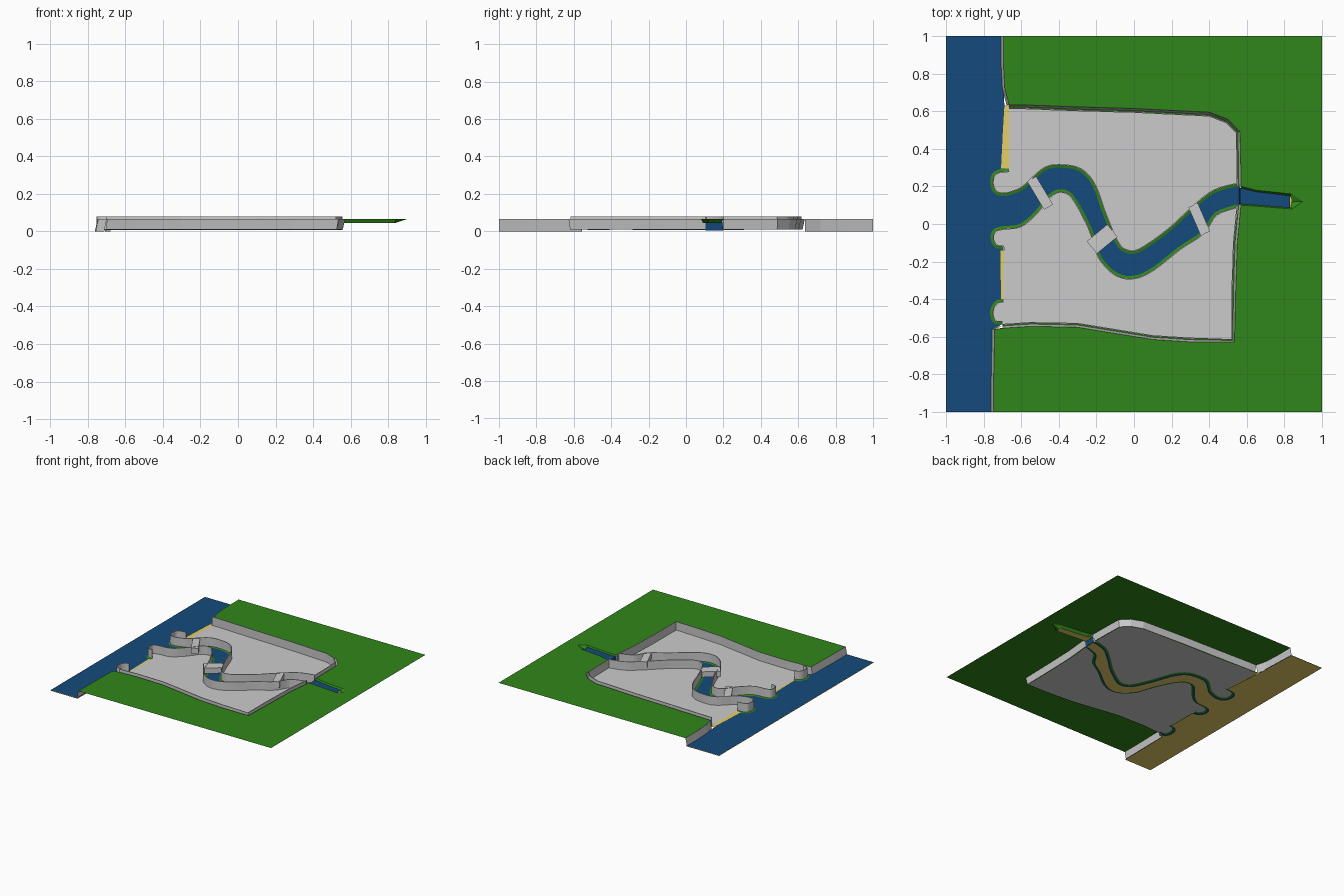
import bpy, bmesh
from mathutils import Vector

if "Cube" in bpy.data.objects:
    bpy.data.objects.remove(bpy.data.objects["Cube"])


def material(name, rgb):
    m = bpy.data.materials.new(name)
    m.diffuse_color = (*rgb, 1)
    m.use_nodes = True
    m.node_tree.nodes["Principled BSDF"].inputs["Base Color"].default_value = m.diffuse_color
    return m


GRASS = material("grass", (0.03, 0.24, 0.01))
WATER = material("water", (0.007, 0.068, 0.2))
SAND = material("sand", (0.8, 0.62, 0.13))

Z_WATER, Z_CITY, Z_LAND, Z_WALL = 0.005, 0.01, 0.065, 0.08


def finish(name, bm, mat=None, thick=0):
    me = bpy.data.meshes.new(name)
    bm.to_mesh(me)
    bm.free()
    ob = bpy.data.objects.new(name, me)
    bpy.context.collection.objects.link(ob)
    if mat:
        me.materials.append(mat)
    if thick:
        s = ob.modifiers.new("thickness", 'SOLIDIFY')
        s.thickness, s.offset = thick, 0
    return ob


def sheet(name, pts, z, mat=None):
    """Flat face from an outline, facing up."""
    bm = bmesh.new()
    f = bm.faces.new([bm.verts.new((p[0], p[1], z)) for p in pts])
    f.normal_update()
    if f.normal.z < 0:
        f.normal_flip()
    bmesh.ops.triangulate(bm, faces=bm.faces[:])
    return finish(name, bm, mat)


def ribbon(name, a, za, b, zb, mat=None, thick=0):
    """Strip of quads between two paths of equal length."""
    bm = bmesh.new()
    va = [bm.verts.new((p[0], p[1], za)) for p in a]
    vb = [bm.verts.new((p[0], p[1], zb)) for p in b]
    for i in range(len(a) - 1):
        bm.faces.new((va[i], va[i + 1], vb[i + 1], vb[i]))
    return finish(name, bm, mat, thick)


def smooth(pts, n=4):
    """Catmull-Rom curve through the points."""
    p = [Vector(q) for q in pts]
    p = [p[0]] + p + [p[-1]]
    out = []
    for i in range(1, len(p) - 2):
        a, b, c, d = p[i - 1:i + 3]
        for k in range(n):
            t = k / n
            out.append(0.5 * (2 * b + (c - a) * t + (2 * a - 5 * b + 4 * c - d) * t * t
                              + (3 * b - a - 3 * c + d) * t ** 3))
    return out + [p[-1]]


def offset(pts, d):
    """Shift a path to its left by d."""
    p = [Vector(q) for q in pts]
    out = []
    for i in range(len(p)):
        t = (p[min(i + 1, len(p) - 1)] - p[max(i - 1, 0)]).normalized()
        out.append(p[i] + Vector((-t.y, t.x)) * d)
    return out


# Waterlines: river banks with the round bastions at the coast
north = smooth([(-.665, .295), (-.72, .29), (-.757, .265), (-.765, .21), (-.745, .165),
                (-.70, .148), (-.64, .16), (-.58, .19), (-.48, .28), (-.40, .30),
                (-.29, .28), (-.22, .20), (-.165, .05), (-.10, -.10), (-.05, -.15),
                (.03, -.15), (.19, -.04), (.32, .08), (.43, .165), (.55, .20)])
south = smooth([(-.695, -.135), (-.74, -.125), (-.765, -.08), (-.75, -.03), (-.70, -.012),
                (-.61, 0), (-.53, .065), (-.45, .16), (-.386, .185), (-.32, .15),
                (-.24, .01), (-.205, -.08), (-.17, -.18), (-.09, -.26), (0, -.275),
                (.10, -.23), (.24, -.12), (.36, -.04), (.43, .06), (.55, .105)])
corner = smooth([(-.695, -.40), (-.73, -.405), (-.76, -.44), (-.765, -.49), (-.745, -.53),
                 (-.70, -.535)])

# Outer city limits
edge_n = [Vector(p) for p in [(.55, .20), (.548, .35), (.545, .485), (.49, .54), (.40, .575),
                              (0, .595), (-.35, .605), (-.60, .615), (-.665, .615)]]
edge_s = [Vector(p) for p in [(-.70, -.535), (-.55, -.525), (-.30, -.53), (.10, -.595),
                              (.30, -.608), (.52, -.615), (.522, -.35), (.53, -.1), (.55, .105)]]
rim_n, rim_s = offset(edge_n, -.02), offset(edge_s, -.02)

# Grass banks and the walls behind them
lines = {"north": (north, offset(north, .016)), "south": (south, offset(south, -.016)),
         "corner": (corner, offset(corner, .016))}
for name, (bank, wall) in lines.items():
    ribbon(name + "_bank", wall, Z_CITY, bank, Z_WATER + .001, GRASS)
    ribbon(name + "_river_wall", wall, Z_CITY, wall, Z_WALL, thick=.006)

# City floor on both sides of the river
wall_n, wall_s, wall_c = (lines[k][1] for k in ("north", "south", "corner"))
sheet("north_city_floor", wall_n + edge_n, Z_CITY)
sheet("south_city_floor", wall_c + edge_s + wall_s[::-1], Z_CITY)

# Outer wall and the cliff around it
for name, edge, rim in (("north", edge_n, rim_n), ("south", edge_s, rim_s)):
    ribbon(name + "_outer_wall", edge, Z_CITY, edge, Z_WALL, thick=.006)
    ribbon(name + "_cliff", offset(edge, -.008), Z_CITY, rim, Z_LAND)
    ribbon(name + "_cliff_foot", edge, Z_CITY, offset(edge, -.008), Z_CITY, GRASS)

# Sea cliffs
coast_n = [(-.695, 1), (-.695, .85), (-.688, .72), tuple(rim_n[-1])]
coast_s = [tuple(rim_s[0]), (-.742, -.56), (-.745, -.7), (-.748, -.85), (-.748, -1)]
for name, c in (("north", coast_n), ("south", coast_s)):
    ribbon(name + "_sea_cliff", c, Z_LAND, [(x - .014, y) for x, y in c], 0)

# High grass land with the notch of the upper stream
ch_n = [(.57, .20), (.65, .18), (.84, .16), (.90, .12)]
ch_s = [(.57, .10), (.65, .095), (.84, .08), (.90, .12)]
sheet("grass_plateau", coast_n + rim_n[-2::-1] + ch_n + ch_s[-2::-1] + rim_s[:0:-1]
      + coast_s + [(1, -1), (1, 1)], Z_LAND, GRASS)

# Upper stream: grass sides, sand bed, water and waterfall
in_n = [(.565, .185), (.65, .167), (.835, .145), (.84, .118)]
in_s = [(.565, .11), (.65, .105), (.835, .09), (.84, .118)]
ribbon("stream_side_north", ch_n, Z_LAND, in_n, .045, GRASS)
ribbon("stream_side_south", ch_s, Z_LAND, in_s, .045, GRASS)
sheet("stream_bed", in_n + in_s[-2::-1], .045, SAND)
top_n = [(.565, .193), (.65, .172), (.83, .15)]
top_s = [(.565, .103), (.65, .10), (.83, .085)]
sheet("stream_water", top_n + top_s[::-1], .053, WATER)
ribbon("waterfall", [(.56, .105), (.56, .20)], Z_WATER, [(.565, .103), (.565, .193)], .053, WATER)


# Sea and river as one sheet, with a sand bed under it
def basin(name, d, z, mat):
    sheet(name, [(-1, 1), (-.705, 1), (-.69, .62)] + offset(north, d) + [(.56, .2), (.56, .105)]
          + offset(south, -d)[::-1] + offset(corner, d) + [(-.75, -.56), (-.755, -1), (-1, -1)],
          z, mat)


basin("sea_and_river_water", .003, Z_WATER, WATER)
basin("sea_and_river_bed", -.010, 0, SAND)

# Beaches
sheet("north_beach", [(-.708, .295), (-.664, .295), (-.664, .63), (-.69, .63), (-.698, .5)], Z_CITY, SAND)
sheet("south_beach", [(-.712, -.14), (-.69, -.14), (-.69, -.40), (-.708, -.40)], Z_CITY - .001, SAND)

# Bridges
for i, (a, b) in enumerate([((-.545, .24), (-.455, .09)), ((-.14, -.01), (-.20, -.15)),
                            ((.315, .10), (.38, -.05))]):
    a, b = Vector(a), Vector(b)
    if i == 1:
        a, b = Vector((-.115, -.035)), Vector((-.225, -.125))
    bm = bmesh.new()
    bmesh.ops.create_cube(bm, size=1)
    ob = finish("bridge_%d" % (i + 1), bm)
    d = b - a
    ob.scale = (d.length, .055 if i != 1 else .085, .045)
    ob.location = ((a.x + b.x) / 2, (a.y + b.y) / 2, .055)
    ob.rotation_euler.z = -Vector((1, 0)).angle_signed(d)
